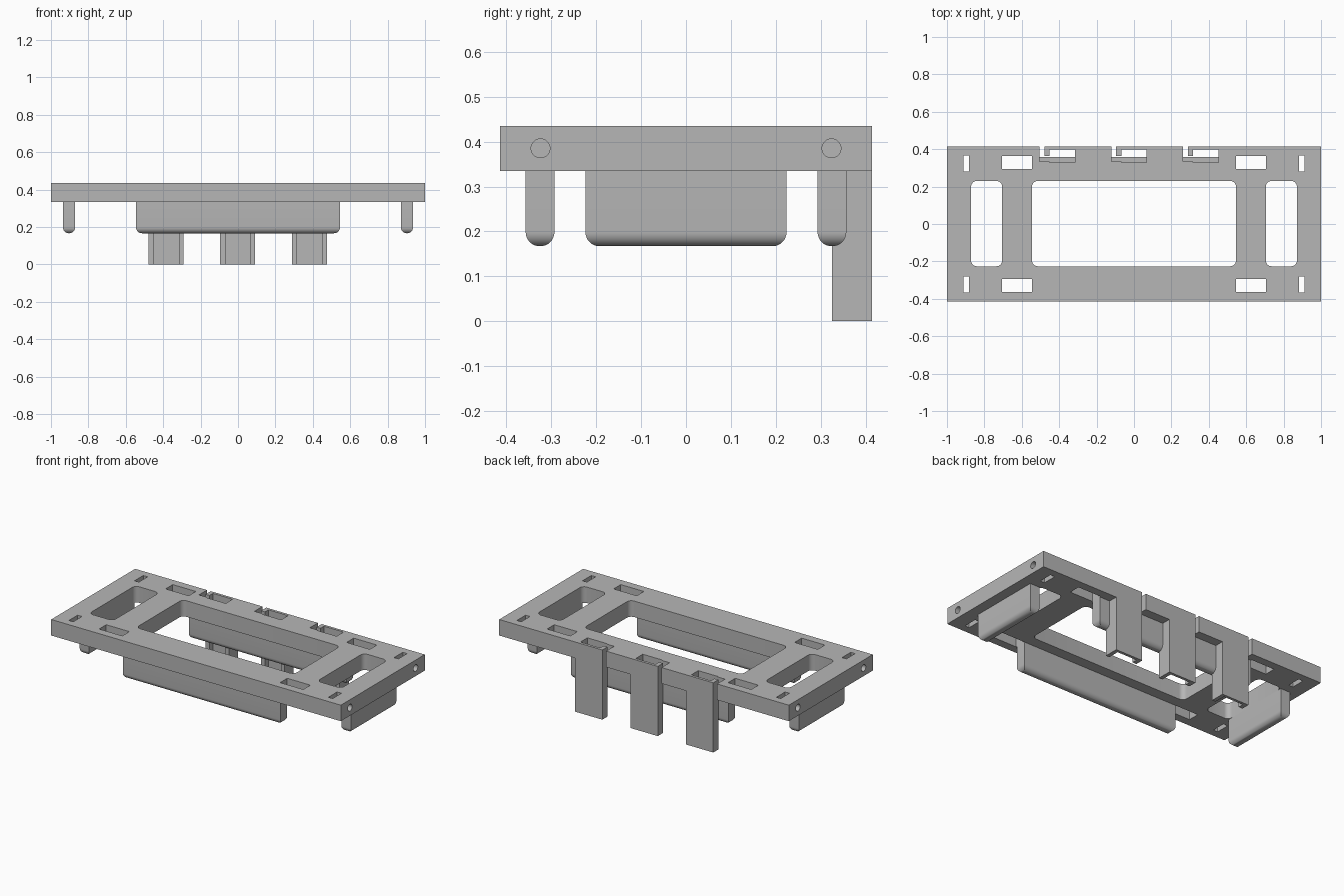
import bpy, bmesh, math
from mathutils import Matrix

cube = bpy.data.objects.get("Cube")
if cube:
    bpy.data.objects.remove(cube, do_unlink=True)

grey = bpy.data.materials.new("plain grey")
grey.use_nodes = True
colour = (0.47, 0.47, 0.47, 1)
grey.diffuse_color = colour
grey.node_tree.nodes["Principled BSDF"].inputs["Base Color"].default_value = colour

Z0, Z1 = 0.335, 0.435        # underside and top of the plate
HALF_Y = 0.414
PITCH = 0.383                # spacing of the rear clips


def make(name, bm):
    bmesh.ops.recalc_face_normals(bm, faces=bm.faces)
    mesh = bpy.data.meshes.new(name)
    bm.to_mesh(mesh)
    bm.free()
    mesh.materials.append(grey)
    obj = bpy.data.objects.new(name, mesh)
    bpy.context.collection.objects.link(obj)
    return obj


def prism(points, z0, z1):
    bm = bmesh.new()
    face = bm.faces.new([bm.verts.new((x, y, z0)) for x, y in points])
    new = bmesh.ops.extrude_face_region(bm, geom=[face])["geom"]
    bmesh.ops.translate(bm, vec=(0, 0, z1 - z0),
                        verts=[v for v in new if isinstance(v, bmesh.types.BMVert)])
    return bm


def box(x0, x1, y0, y1, z0, z1):
    return prism([(x0, y0), (x1, y0), (x1, y1), (x0, y1)], z0, z1)


def smooth(obj):
    bpy.ops.object.select_all(action="DESELECT")
    obj.select_set(True)
    bpy.context.view_layer.objects.active = obj
    bpy.ops.object.shade_smooth_by_angle(angle=math.radians(30))


cutters = []


def cut_box(x0, x1, y0, y1, radius=0):
    bm = box(x0, x1, y0, y1, Z0 - 0.1, Z1 + 0.1)
    if radius:
        upright = [e for e in bm.edges
                   if abs(e.verts[0].co.z - e.verts[1].co.z) > 0.1]
        bmesh.ops.bevel(bm, geom=upright, offset=radius, segments=6,
                        affect="EDGES", profile=0.5)
    cutters.append(make("cutter", bm))


# Plate openings: centre window, side windows, slots and end screw holes
plate = make("plate", box(-1, 1, -HALF_Y, HALF_Y, Z0, Z1))
cut_box(-0.545, 0.545, -0.226, 0.23, 0.03)
for sx in (-1, 1):
    cut_box(*sorted((sx * 0.705, sx * 0.871)), -0.226, 0.23, 0.03)
    for sy in (-1, 1):
        cut_box(*sorted((sx * 0.545, sx * 0.705)), *sorted((sy * 0.293, sy * 0.363)))
        cut_box(*sorted((sx * 0.881, sx * 0.911)), *sorted((sy * 0.281, sy * 0.367)))
        bm = bmesh.new()
        bmesh.ops.create_cone(
            bm, cap_ends=True, segments=32, radius1=0.021, radius2=0.021, depth=0.2,
            matrix=Matrix.Translation((sx * 0.995, sy * 0.324, 0.385))
            @ Matrix.Rotation(math.pi / 2, 4, "Y"))
        cutters.append(make("cutter", bm))

# Clip slots along the rear edge, each with a hooked gap
for i in (-1, 0, 1):
    x = i * PITCH
    cut_box(x - 0.068, x + 0.068, 0.329, 0.397)
    cut_box(x - 0.121, x - 0.06, 0.335, 0.363)
    cut_box(x - 0.121, x - 0.095, 0.34, 0.5)

for c in cutters:
    mod = plate.modifiers.new("cut", "BOOLEAN")
    mod.operation, mod.solver, mod.object = "DIFFERENCE", "EXACT", c
bpy.context.view_layer.update()
result = plate.evaluated_get(bpy.context.evaluated_depsgraph_get())
final = bpy.data.meshes.new_from_object(result)
plate.modifiers.clear()
plate.data = final
for c in cutters:
    bpy.data.objects.remove(c, do_unlink=True)
smooth(plate)


# Hanging walls with fully rounded lower edges
def wall(name, x0, x1, y0, y1):
    bm = box(x0, x1, y0, y1, 0.167, Z0)
    low = [e for e in bm.edges if all(v.co.z < 0.2 for v in e.verts)]
    bmesh.ops.bevel(bm, geom=low, offset=0.0315, segments=8,
                    affect="EDGES", profile=0.5)
    smooth(make(name, bm))


wall("front_wall", -0.545, 0.545, -0.357, -0.293)
wall("back_wall", -0.545, 0.545, 0.293, 0.357)
wall("left_wall", 0.871, 0.936, -0.224, 0.224)
wall("right_wall", -0.936, -0.871, -0.224, 0.224)

# Rear clips: open channels with one short and one long flange
for i, side in ((-1, "right"), (0, "middle"), (1, "left")):
    profile = [(-0.095, HALF_Y), (-0.095, 0.363), (-0.068, 0.363), (-0.068, 0.397),
               (0.068, 0.397), (0.068, 0.325), (0.092, 0.325), (0.092, HALF_Y)]
    make(side + "_clip", prism([(x + i * PITCH, y) for x, y in profile], 0, Z0))
